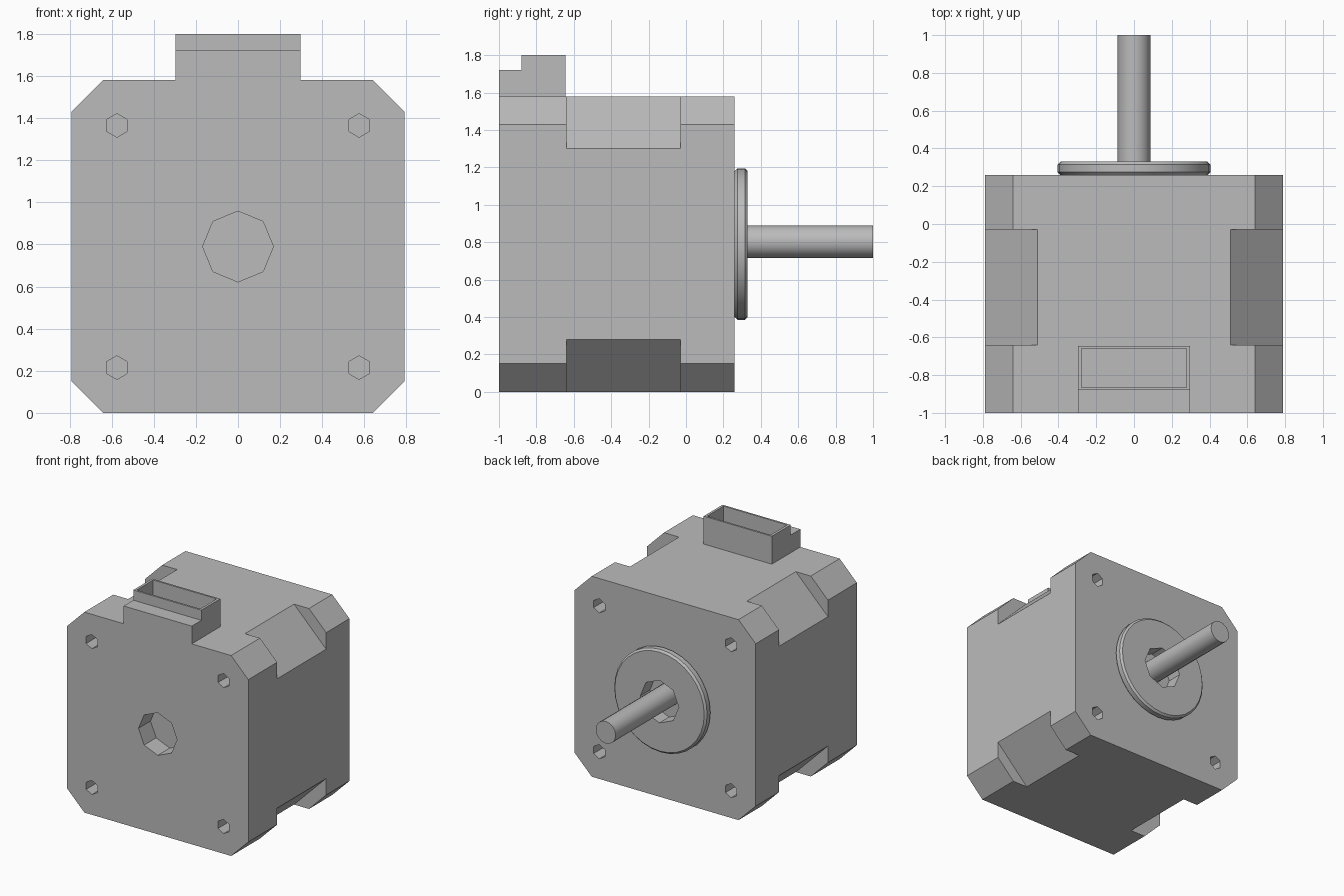
import bpy
import bmesh
from math import pi, radians
from mathutils import Matrix, Vector

cube = bpy.data.objects.get("Cube")
if cube:
    bpy.data.objects.remove(cube)

MID = 0.79          # height of the shaft axis
HALF = 0.79         # half width of the body
BACK, FRONT = -1.0, 0.26

metal = bpy.data.materials.new("plain grey")
metal.use_nodes = True
GREY = (0.5, 0.5, 0.5, 1)
metal.diffuse_color = GREY
metal.node_tree.nodes["Principled BSDF"].inputs["Base Color"].default_value = GREY


def make(name, bm):
    mesh = bpy.data.meshes.new(name)
    bmesh.ops.recalc_face_normals(bm, faces=bm.faces)
    bm.to_mesh(mesh)
    bm.free()
    obj = bpy.data.objects.new(name, mesh)
    obj.data.materials.append(metal)
    bpy.context.collection.objects.link(obj)
    return obj


def prism(name, outline, axis, start, end):
    """Extrude a 2D outline along x or y."""
    bm = bmesh.new()
    place = (lambda a, b: (start, a, b)) if axis == "x" else (lambda a, b: (a, start, b))
    face = bm.faces.new([bm.verts.new(place(a, b)) for a, b in outline])
    moved = bmesh.ops.extrude_face_region(bm, geom=[face])["geom"]
    step = Vector((end - start, 0, 0)) if axis == "x" else Vector((0, end - start, 0))
    bmesh.ops.translate(bm, vec=step, verts=[g for g in moved if isinstance(g, bmesh.types.BMVert)])
    return make(name, bm)


def rod(name, radius, start, end, sides, x=0, z=MID):
    """Cylinder lying along y."""
    bm = bmesh.new()
    matrix = Matrix.Translation((x, (start + end) / 2, z)) @ Matrix.Rotation(pi / 2, 4, "X")
    bmesh.ops.create_cone(bm, cap_ends=True, segments=sides, radius1=radius,
                          radius2=radius, depth=end - start, matrix=matrix)
    return make(name, bm)


def box(name, low, high, turn=None):
    low, high = Vector(low), Vector(high)
    bm = bmesh.new()
    matrix = Matrix.Translation((low + high) / 2) @ Matrix.Diagonal((*(high - low), 1))
    bmesh.ops.create_cube(bm, size=1, matrix=turn @ matrix if turn else matrix)
    return make(name, bm)


def activate(obj):
    bpy.ops.object.select_all(action="DESELECT")
    obj.select_set(True)
    bpy.context.view_layer.objects.active = obj


def cut(target, cutter):
    activate(target)
    mod = target.modifiers.new("cut", "BOOLEAN")
    mod.operation, mod.solver, mod.object = "DIFFERENCE", "EXACT", cutter
    bpy.ops.object.modifier_apply(modifier=mod.name)
    bpy.data.objects.remove(cutter)


# Body: block with chamfered long edges
c = HALF - 0.15
corners = [(-c, -HALF), (c, -HALF), (HALF, -c), (HALF, c),
           (c, HALF), (-c, HALF), (-HALF, c), (-HALF, -c)]
body = prism("motor_body", [(a, b + MID) for a, b in corners], "y", BACK, FRONT)

# Deeper chamfers round the middle section
for i in range(4):
    turn = Matrix.Translation((0, 0, MID)) @ Matrix.Rotation(radians(45 + 90 * i), 4, "Y")
    cut(body, box("notch", (0.919, -0.64, -0.5), (1.4, -0.03, 0.5), turn))

# Screw holes at both ends
for x in (-0.575, 0.575):
    for z in (MID - 0.575, MID + 0.575):
        for end in (BACK, FRONT):
            cut(body, rod("screw_hole", 0.056, end - 0.14, end + 0.14, 6, x, z))

# Central bearing holes
cut(body, rod("rear_bearing_hole", 0.168, BACK - 0.15, BACK + 0.15, 8))
cut(body, rod("front_bearing_hole", 0.168, FRONT - 0.05, FRONT + 0.2, 8))

# Raised pilot ring
ring = rod("pilot_ring", 0.405, FRONT, 0.33, 32)
activate(ring)
bevel = ring.modifiers.new("rim", "BEVEL")
bevel.width, bevel.segments, bevel.angle_limit = 0.015, 1, radians(50)
bpy.ops.object.modifier_apply(modifier=bevel.name)
cut(ring, rod("ring_hole", 0.168, 0.1, 0.5, 8))

# Shaft
shaft = rod("shaft", 0.087, 0.15, 1.0, 16, z=MID + 0.013)

for obj in (ring, shaft):
    activate(obj)
    bpy.ops.object.shade_smooth_by_angle(angle=radians(30))

# Cable socket: stepped block with an open top
steps = [(BACK, 1.57), (-0.645, 1.57), (-0.645, 1.8), (-0.88, 1.8), (-0.88, 1.72), (BACK, 1.72)]
socket = prism("cable_socket", steps, "x", -0.297, 0.297)
cut(socket, box("socket_opening", (-0.277, -0.865, 1.6), (0.277, -0.66, 1.9)))
